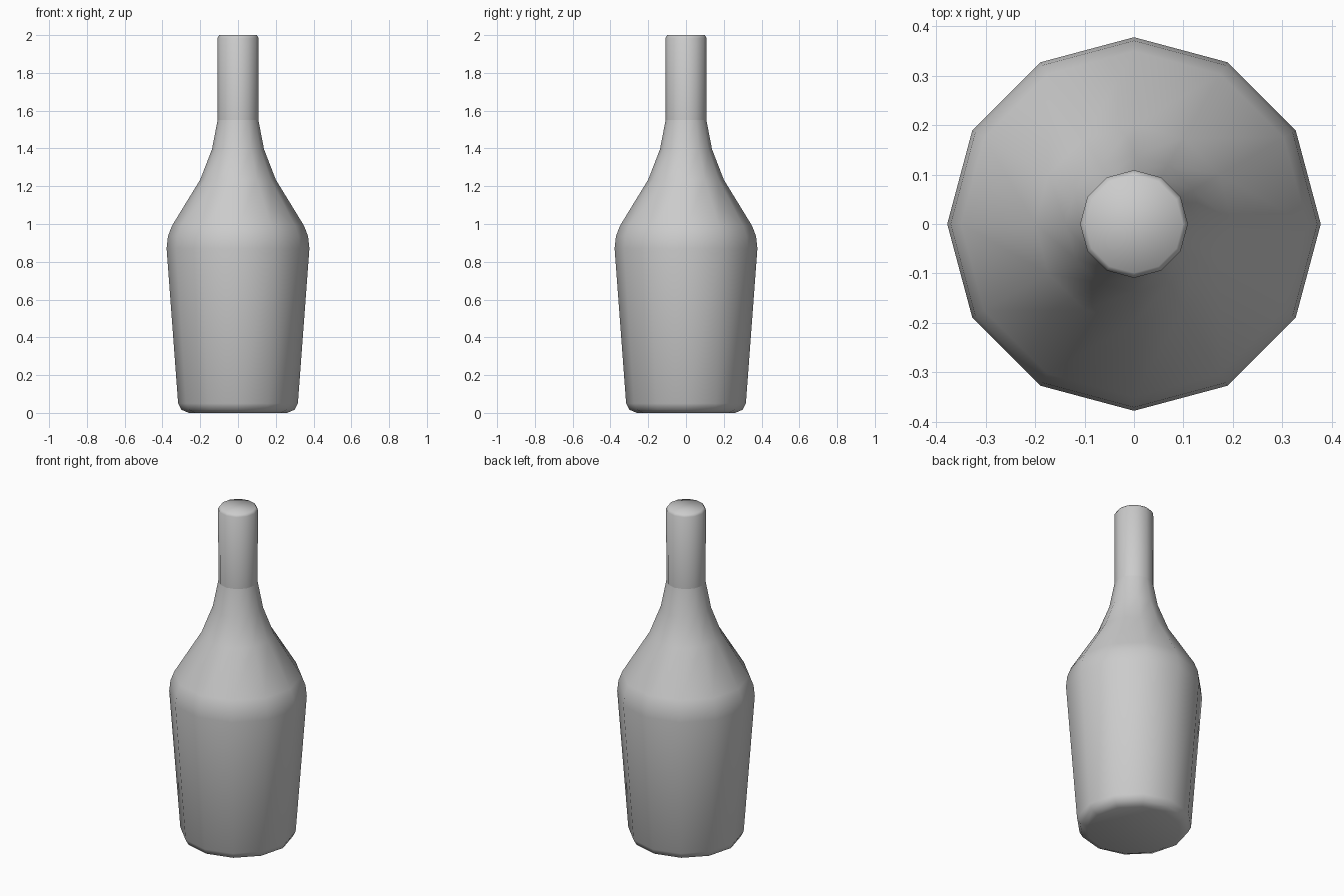
import bpy, bmesh
from math import cos, sin, tau

if "Cube" in bpy.data.objects:
    bpy.data.objects.remove(bpy.data.objects["Cube"])

SIDES = 12


def lathe(name, profile, sharp_z):
    """Turn a (radius, height) profile into a closed, smooth-shaded solid."""
    bm = bmesh.new()
    rings = [[bm.verts.new((r * cos(tau * i / SIDES), r * sin(tau * i / SIDES), z))
              for i in range(SIDES)] for r, z in profile]
    for low, high in zip(rings, rings[1:]):
        for i in range(SIDES):
            j = (i + 1) % SIDES
            bm.faces.new((low[i], low[j], high[j], high[i]))
    bm.faces.new(rings[0][::-1])
    bm.faces.new(rings[-1])
    for f in bm.faces:
        f.smooth = True
    # crease where the neck meets the shoulder
    for e in bm.edges:
        if all(abs(v.co.z - sharp_z) < 1e-4 for v in e.verts):
            e.smooth = False
    mesh = bpy.data.meshes.new(name)
    bm.to_mesh(mesh)
    bm.free()
    obj = bpy.data.objects.new(name, mesh)
    bpy.context.collection.objects.link(obj)
    return obj


# Bottle: rounded foot, flared body, concave shoulder, straight neck
lathe("bottle", [
    (0.26, 0.0), (0.30, 0.017), (0.317, 0.05),
    (0.378, 0.87), (0.371, 0.935), (0.35, 0.99),
    (0.20, 1.235), (0.138, 1.395), (0.108, 1.55),
    (0.109, 1.985), (0.099, 2.0),
], 1.55)
